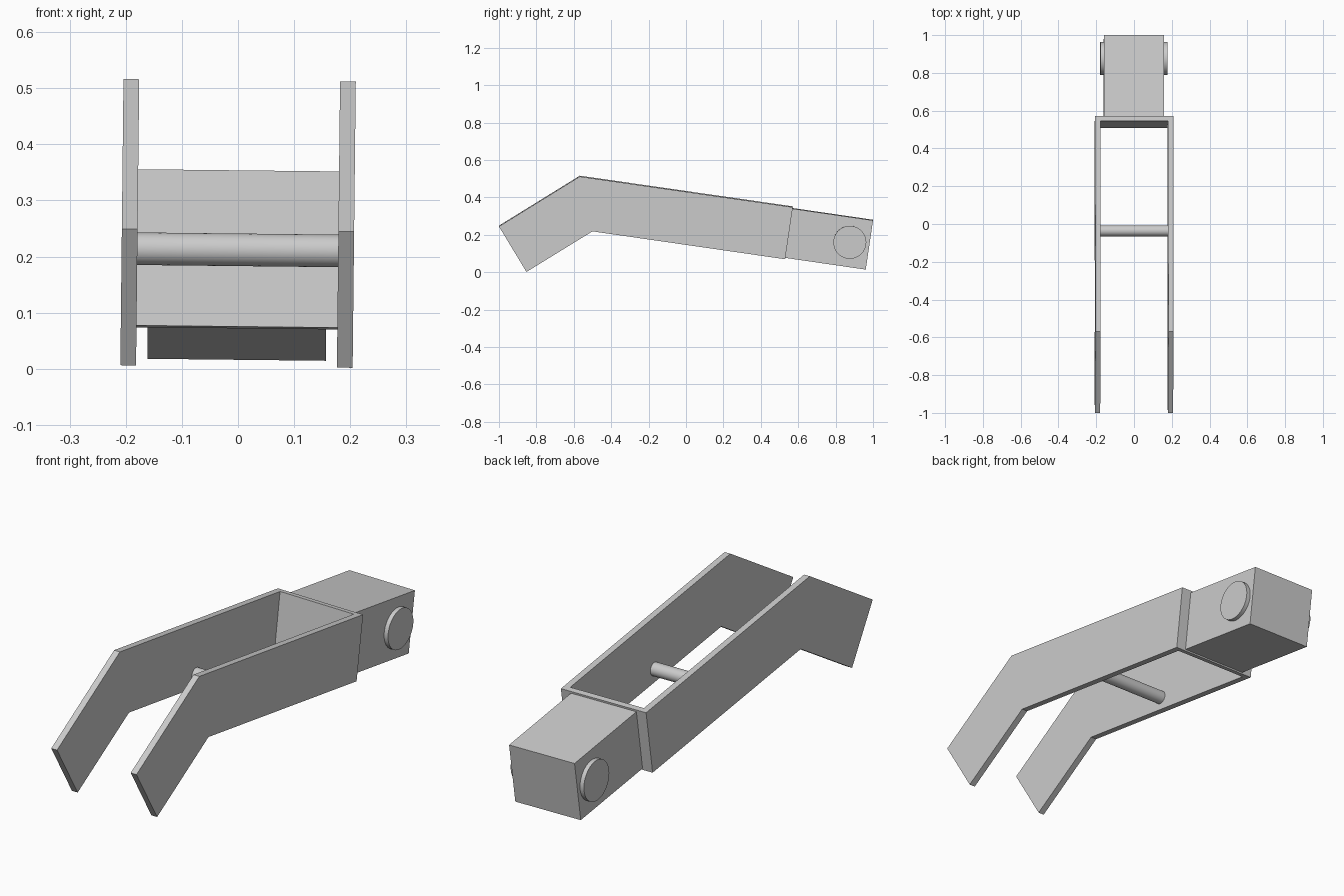
import bpy, bmesh, math
from mathutils import Matrix, Vector

if "Cube" in bpy.data.objects:
    bpy.data.objects.remove(bpy.data.objects["Cube"])

# The whole model leans by a fraction of a degree about the y axis
PIVOT = Vector((0, 0, 0.25))
LEAN = (Matrix.Translation(PIVOT) @ Matrix.Rotation(0.011, 4, 'Y')
        @ Matrix.Translation(-PIVOT))


def finish(name, bm):
    bmesh.ops.recalc_face_normals(bm, faces=bm.faces)
    bm.transform(LEAN)
    mesh = bpy.data.meshes.new(name)
    bm.to_mesh(mesh)
    bm.free()
    ob = bpy.data.objects.new(name, mesh)
    bpy.context.collection.objects.link(ob)
    return ob


def extrude_profile(name, yz, x0, x1):
    """Side profile in (y, z) extruded from x0 to x1."""
    bm = bmesh.new()
    face = bm.faces.new([bm.verts.new((x0, y, z)) for y, z in yz])
    out = bmesh.ops.extrude_face_region(bm, geom=[face])
    moved = [v for v in out['geom'] if isinstance(v, bmesh.types.BMVert)]
    bmesh.ops.translate(bm, verts=moved, vec=(x1 - x0, 0, 0))
    return finish(name, bm)


def cylinder_x(name, y, z, radius, x0, x1, segments=48):
    """Smooth cylinder lying along x."""
    bm = bmesh.new()
    bmesh.ops.create_cone(
        bm, cap_ends=True, segments=segments, radius1=radius, radius2=radius,
        depth=x1 - x0,
        matrix=Matrix.Translation(((x0 + x1) / 2, y, z)) @ Matrix.Rotation(math.pi / 2, 4, 'Y'))
    for f in bm.faces:
        f.smooth = len(f.verts) == 4
    for e in bm.edges:
        e.smooth = all(len(f.verts) == 4 for f in e.link_faces)
    return finish(name, bm)


# Forked bent arm: solid profile with the middle cut out, leaving an end wall
fork = extrude_profile("fork_arm", [
    (-1.0, 0.247), (-0.568, 0.514), (0.571, 0.350),
    (0.530, 0.072), (-0.500, 0.221), (-0.853, 0.004)], -0.207, 0.207)
cutter = extrude_profile("fork_gap_cutter", [
    (-1.2, -0.1), (0.483, -0.1), (0.594, 0.7), (-1.2, 0.7)], -0.179, 0.179)
cutter.hide_render = True
cutter.hide_viewport = True
mod = fork.modifiers.new("gap", 'BOOLEAN')
mod.operation = 'DIFFERENCE'
mod.solver = 'EXACT'
mod.object = cutter

# Cross rod between the two plates
cylinder_x("cross_rod", -0.036, 0.212, 0.029, -0.18, 0.18)

# End block behind the fork
extrude_profile("end_block", [
    (0.567, 0.342), (1.0, 0.279), (0.961, 0.016), (0.528, 0.079)], -0.159, 0.159)

# Round pivot cap on each side of the block
for side, x0, x1 in (("left", -0.178, -0.158), ("right", 0.158, 0.178)):
    cylinder_x("pivot_cap_" + side, 0.876, 0.162, 0.088, x0, x1)
